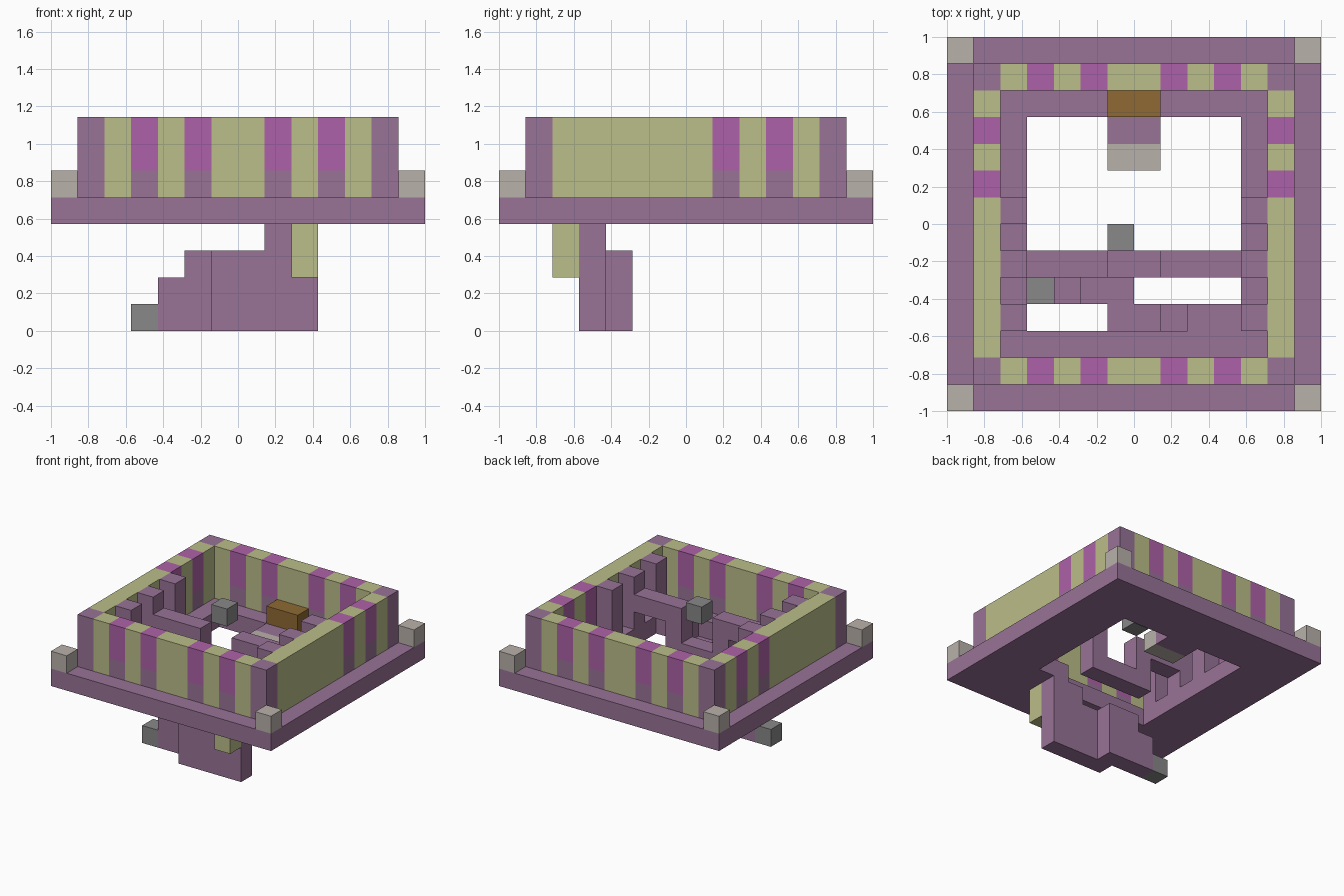
import bpy

cube = bpy.data.objects.get("Cube")
if cube:
    bpy.data.objects.remove(cube, do_unlink=True)

N = 14          # cells along the longest side
U = 2 / N       # size of one cell


def linear(c):
    c /= 255
    return c / 12.92 if c <= 0.04045 else ((c + 0.055) / 1.055) ** 2.4


def material(name, r, g, b):
    m = bpy.data.materials.new(name)
    m.use_nodes = True
    col = (linear(r), linear(g), linear(b), 1)
    m.diffuse_color = col
    bsdf = m.node_tree.nodes["Principled BSDF"]
    bsdf.inputs["Base Color"].default_value = col
    bsdf.inputs["Roughness"].default_value = 0.9
    return m


purple = material("dusty purple", 152, 115, 151)
green = material("pale olive", 187, 189, 137)
magenta = material("magenta", 174, 97, 168)
grey = material("mid grey", 136, 136, 136)
stone = material("light stone", 185, 177, 170)
brown = material("wood brown", 143, 106, 51)


def box(name, mat, x, y, z):
    """Flat box spanning the cell ranges x, y and z (start, end)."""
    size = [b - a for a, b in (x, y, z)]
    mid = [(a + b) / 2 for a, b in (x, y, z)]
    bpy.ops.mesh.primitive_cube_add(
        size=1, location=((mid[0] - N / 2) * U, (mid[1] - N / 2) * U, mid[2] * U))
    ob = bpy.context.object
    ob.name = name
    ob.scale = [s * U for s in size]
    bpy.ops.object.transform_apply(location=False, rotation=False, scale=True)
    ob.data.materials.append(mat)
    return ob


def flip(r):
    """Mirror a cell range across the centre."""
    return (N - r[1], N - r[0])


# Square floor frame around the central opening
deck = (4, 5)
for side in (lambda r: r, flip):
    box("floor_end", purple, (0, N), side((0, 3)), deck)
    box("floor_side", purple, side((0, 3)), (3, 11), deck)

# Corner pillars of the wall and the stone blocks outside them
for fx in (lambda r: r, flip):
    for fy in (lambda r: r, flip):
        box("wall_corner", purple, fx((1, 2)), fy((1, 2)), (5, 8))
        box("corner_block", stone, fx((0, 1)), fy((0, 1)), (5, 6))


def wall(name, stripes, place):
    """Wall between corners: olive runs broken by striped columns."""
    start = 2
    for s in stripes + [12]:
        if s > start:
            run, across = place((start, s))
            box(name + "_panel", green, run, across, (5, 8))
        if s < 12:
            run, across = place((s, s + 1))
            box(name + "_stripe_foot", purple, run, across, (5, 6))
            box(name + "_stripe", magenta, run, across, (6, 8))
        start = s + 1


near, far = (1, 2), (12, 13)
wall("front_wall", [3, 5, 8, 10], lambda r: (r, near))
wall("back_wall", [3, 5, 8, 10], lambda r: (r, far))
wall("right_wall", [8, 10], lambda r: (near, r))
wall("left_wall", [8, 10], lambda r: (far, r))

# Inner posts along the side walls, and the hanging cross beam
for side in (lambda r: r, flip):
    for j in (3, 5, 7):
        box("inner_post", purple, side((2, 3)), (j, j + 1), (5, 8))
    box("beam_arm", purple, side((3, 6)), (5, 6), (6, 7))
    box("beam_post", purple, side((5, 6)), (5, 6), (4, 6))
box("beam_bridge", purple, (6, 8), (5, 6), deck)
box("floating_block", grey, (6, 7), (6, 7), (7, 8))

# Back ledge with its chest
box("chest", brown, (6, 8), (11, 12), (5, 6))
box("ledge", purple, (6, 8), (10, 11), deck)
box("ledge_tip", stone, (6, 8), (9, 10), deck)

# Staircase under the floor: two solid rows of rising steps
box("first_step", grey, (3, 4), (4, 5), (0, 1))
box("second_step", purple, (4, 5), (4, 5), (0, 2))
box("lower_landing", purple, (5, 7), (4, 5), (0, 3))
box("upper_landing", purple, (6, 8), (3, 4), (0, 3))
box("fourth_step", purple, (8, 9), (3, 4), (0, 4))
box("top_step", purple, (9, 10), (3, 4), (0, 5))
box("top_landing", purple, (10, 11), (3, 4), deck)
box("stair_bracket", green, (9, 10), (2, 3), (2, 4))
